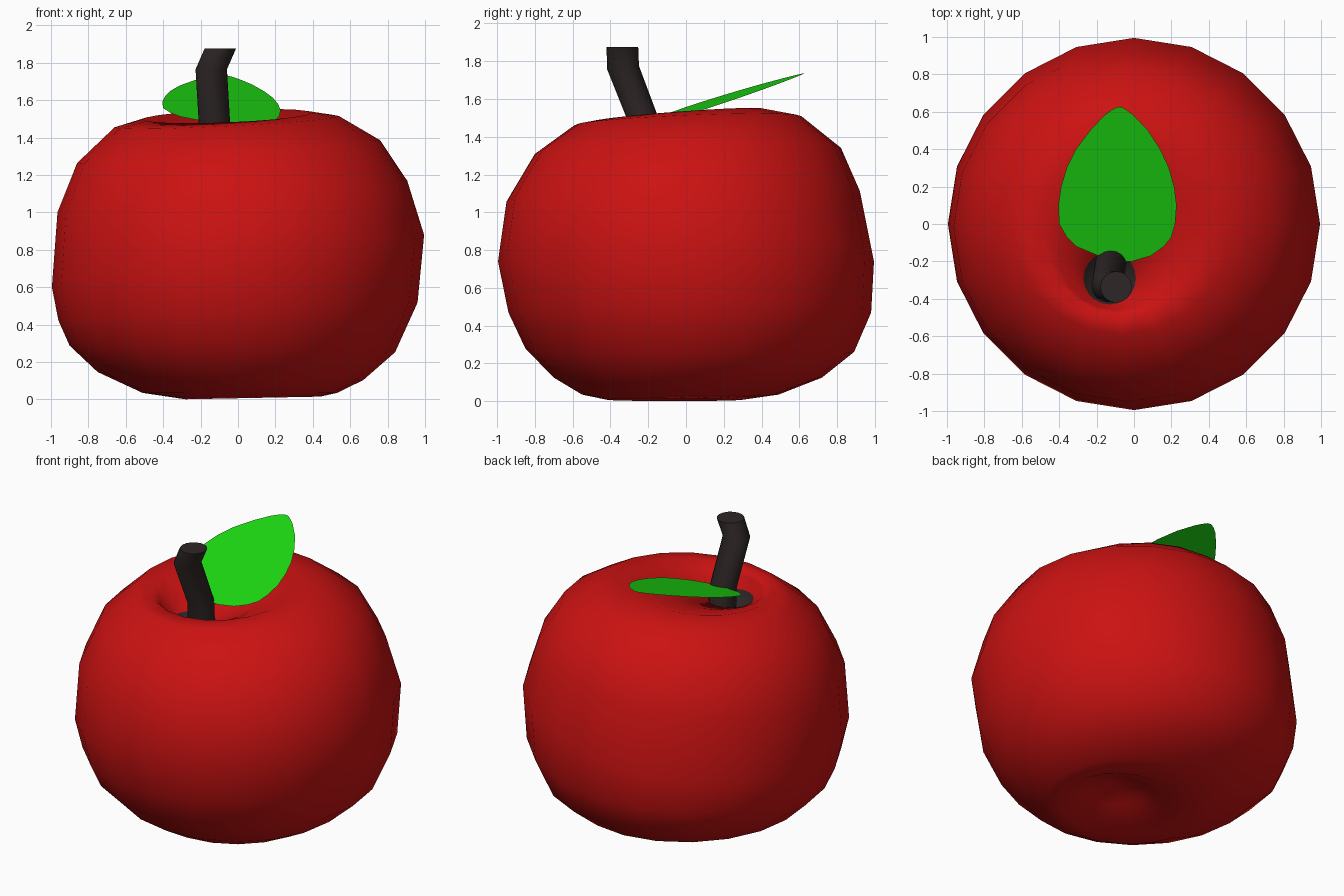
import bpy, bmesh, math
from mathutils import Vector

if "Cube" in bpy.data.objects:
    bpy.data.objects.remove(bpy.data.objects["Cube"])


def material(name, rgb):
    m = bpy.data.materials.new(name)
    m.diffuse_color = (*rgb, 1)
    m.use_nodes = True
    m.node_tree.nodes["Principled BSDF"].inputs["Base Color"].default_value = m.diffuse_color
    return m


def finish(name, bm, mats, angle=60):
    bmesh.ops.recalc_face_normals(bm, faces=bm.faces)
    mesh = bpy.data.meshes.new(name)
    bm.to_mesh(mesh)
    bm.free()
    ob = bpy.data.objects.new(name, mesh)
    bpy.context.collection.objects.link(ob)
    for m in mats:
        mesh.materials.append(m)
    bpy.ops.object.select_all(action='DESELECT')
    ob.select_set(True)
    bpy.context.view_layer.objects.active = ob
    bpy.ops.object.shade_smooth_by_angle(angle=math.radians(angle))
    return ob


def skin(bm, rings):
    # bridge consecutive rings of equal length
    for a, b in zip(rings, rings[1:]):
        for i in range(len(a)):
            j = (i + 1) % len(a)
            bm.faces.new((a[i], a[j], b[j], b[i]))


red = material("red_skin", (0.6, 0.006, 0.006))
brown = material("stem_brown", (0.027, 0.019, 0.019))
green = material("leaf_green", (0.012, 0.68, 0.006))

# Apple body: leaning rings (radius, z, centre x, centre y, slope x, slope y)
body_rings = [
    (0.04, 0.13, 0.10, -0.03, 0, 0),
    (0.18, 0.09, 0.10, -0.05, 0, 0),
    (0.36, 0.008, 0.08, -0.06, 0.02, 0),
    (0.52, 0.035, 0.01, -0.03, 0.0, 0),
    (0.71, 0.125, -0.04, 0.01, -0.03, 0),
    (0.87, 0.27, -0.03, 0.02, -0.02, -0.01),
    (0.96, 0.47, 0.0, 0.02, 0.05, 0),
    (0.995, 0.74, 0.0, 0.0, 0.14, 0),
    (0.935, 1.085, -0.03, -0.015, 0.09, 0.03),
    (0.81, 1.325, -0.05, 0.01, 0.075, 0.02),
    (0.60, 1.485, -0.06, 0.01, 0.05, 0.04),
    (0.45, 1.515, -0.06, -0.04, 0.04, 0.075),
    (0.30, 1.455, -0.10, -0.16, 0.02, 0.05),
    (0.14, 1.36, -0.13, -0.29, 0, 0),
    (0.06, 1.22, -0.13, -0.27, 0, 0),
]
N = 20
bm = bmesh.new()
rings = []
for r, z, cx, cy, sx, sy in body_rings:
    ring = []
    for i in range(N):
        a = math.tau * i / N
        x, y = r * math.cos(a), r * math.sin(a)
        ring.append(bm.verts.new((cx + x, cy + y, z + sx * x + sy * y)))
    rings.append(ring)
skin(bm, rings)
bm.faces.new(rings[0])
bm.faces.new(rings[-1])
bm.faces.ensure_lookup_table()
# dark core of the stem hollow
for f in bm.faces:
    c = f.calc_center_median()
    if c.z > 1.15 and (c.xy - Vector((-0.13, -0.28))).length < 0.13:
        f.material_index = 1
finish("apple_body", bm, [red, brown], 80)

# Stem: bent tube with flat top
path = [(-0.125, -0.21, 1.22), (-0.125, -0.215, 1.46),
        (-0.143, -0.333, 1.765), (-0.095, -0.337, 1.875)]
bm = bmesh.new()
rings = []
for k, p in enumerate(path):
    ring = []
    for i in range(16):
        a = math.tau * i / 16
        x, y = 0.084 * math.cos(a), 0.084 * math.sin(a)
        tilt = 0.12 * y if k == 2 else 0
        ring.append(bm.verts.new((p[0] + x, p[1] + y, p[2] + tilt)))
    rings.append(ring)
skin(bm, rings)
bm.faces.new(rings[0])
bm.faces.new(rings[-1])
finish("stem", bm, [brown], 40)

# Leaf: thin sheet rising toward the back (y, left x, right x)
rows = [(-0.2, -0.07, -0.01), (-0.17, -0.19, 0.09), (-0.12, -0.31, 0.16),
        (-0.07, -0.36, 0.20), (0.0, -0.40, 0.22), (0.1, -0.405, 0.228),
        (0.2, -0.39, 0.215), (0.3, -0.36, 0.187), (0.4, -0.31, 0.14),
        (0.5, -0.235, 0.075), (0.58, -0.16, 0.0), (0.61, -0.12, -0.04),
        (0.625, -0.09, -0.065)]
bm = bmesh.new()
prev = None
for y, xl, xr in rows:
    row = [bm.verts.new((x, y, 1.535 + 0.32 * y - 0.07 * (x + 0.08)))
           for x in (xl, xr)]
    if prev:
        bm.faces.new((prev[0], prev[1], row[1], row[0]))
    prev = row
finish("leaf", bm, [green])
